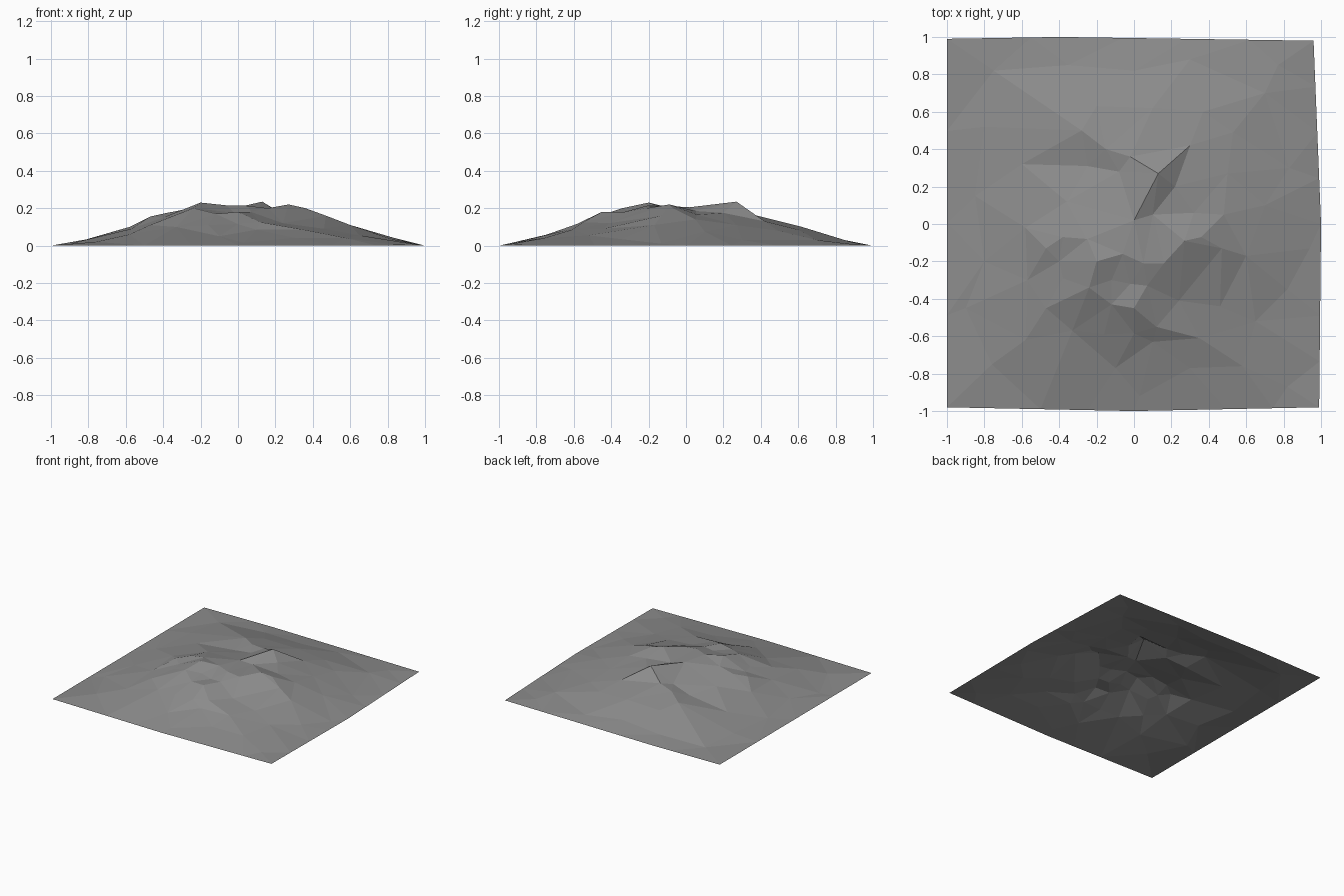
import bpy
import bmesh
from mathutils import Vector
from mathutils.geometry import delaunay_2d_cdt

cube = bpy.data.objects.get("Cube")
if cube:
    bpy.data.objects.remove(cube, do_unlink=True)


def flat_colour(name, rgb):
    material = bpy.data.materials.new(name)
    material.use_nodes = True
    colour = (*rgb, 1.0)
    material.diffuse_color = colour
    material.node_tree.nodes["Principled BSDF"].inputs["Base Color"].default_value = colour
    return material


# Summit: peaks, saddles and the hollows between them
peak_north = (.13, .27, .235)
peak_west = (-.2, -.2, .23)
peak_east = (.27, -.09, .22)
north_ridge = [(-.28, .5, .13), (-.15, .4, .15), (-.02, .36, .165), peak_north,
               (0, .02, .205)]
south_ridge = [(-.24, -.34, .2), (-.12, -.43, .17), (0, -.45, .18), (.07, -.33, .18)]
middle_ridge = [peak_west, (-.06, -.16, .215), (.05, -.21, .213), (.16, -.21, .2),
                peak_east, (.36, -.07, .2), (.47, -.13, .16), (.6, -.17, .11)]
hollows = [(-.25, .31, .11), (-.08, .28, .145), (.1, .05, .185), (.22, .2, .175),
           (.32, .06, .165), (-.12, -.3, .187), (-.02, -.32, .175)]

# Shoulders: the broken slopes around the summit
west_slope = [(-.25, -.08, .2), (-.38, -.07, .175), (-.47, -.13, .155), (-.4, -.2, .15),
              (-.38, -.29, .15), (-.57, -.3, .09), (-.58, -.02, .1), (-.36, .12, .14),
              (-.6, .32, .07), (-.47, -.45, .11)]
south_slope = [(-.33, -.57, .1), (-.16, -.59, .11), (0, -.585, .115), (.1, -.63, .085),
               (.12, -.55, .125), (.24, -.41, .12), (.46, -.44, .09), (.35, -.61, .085)]
north_slope = [(-.2, .63, .095), (.1, .62, .1), (.3, .42, .13), (.37, .6, .085),
               (.53, .49, .08), (.5, .27, .11), (.48, .05, .14)]

# Foot: the shallow apron
apron = [(-.76, -.75, .02), (-.58, -.62, .06), (-.1, -.77, .05), (.03, -.92, .015),
         (.3, -.77, .042), (.58, -.76, .04), (.65, -.52, .055), (.82, -.35, .035),
         (.94, -.13, .01), (.7, .1, .075), (.83, .3, .03), (.7, .7, .03),
         (.77, .85, .012), (.3, .88, .02), (0, .82, .035), (-.35, .85, .022),
         (-.8, .52, .025), (-.75, .82, .01), (-.8, -.2, .035), (-.85, .15, .022),
         (-.9, -.45, .01), (.82, -.87, .008)]

# Border: slightly uneven square outline
corners = [(-1, -.98), (0, -1), (.99, -.98), (1, 0), (.96, .98), (-.4, 1), (-1, .99)]
border = []
for start, end in zip(corners, corners[1:] + corners[:1]):
    for step in range(4):
        border.append((*Vector(start).lerp(Vector(end), step / 4), 0))

# Join the points into one faceted sheet, keeping the ridge lines as edges
points, ridges = [], []
for chain in (north_ridge, south_ridge, middle_ridge):
    first = len(points)
    points += chain
    ridges += [(i, i + 1) for i in range(first, len(points) - 1)]
points += hollows + west_slope + south_slope + north_slope + apron
first = len(points)
points += border
outline = list(range(first, len(points)))
flat = [Vector(p[:2]) for p in points]
verts, edges, faces, sources, _, _ = delaunay_2d_cdt(flat, ridges, [outline], 1, 1e-5)

bm = bmesh.new()
made = [bm.verts.new((v.x, v.y, points[src[0]][2])) for v, src in zip(verts, sources)]
for face in faces:
    bm.faces.new([made[i] for i in face])
bmesh.ops.recalc_face_normals(bm, faces=bm.faces)
if sum(f.normal.z for f in bm.faces) < 0:
    bmesh.ops.reverse_faces(bm, faces=bm.faces)

mesh = bpy.data.meshes.new("rocky_hill")
bm.to_mesh(mesh)
bm.free()
mesh.materials.append(flat_colour("stone_grey", (.265, .265, .265)))
hill = bpy.data.objects.new("rocky_hill", mesh)
bpy.context.collection.objects.link(hill)
